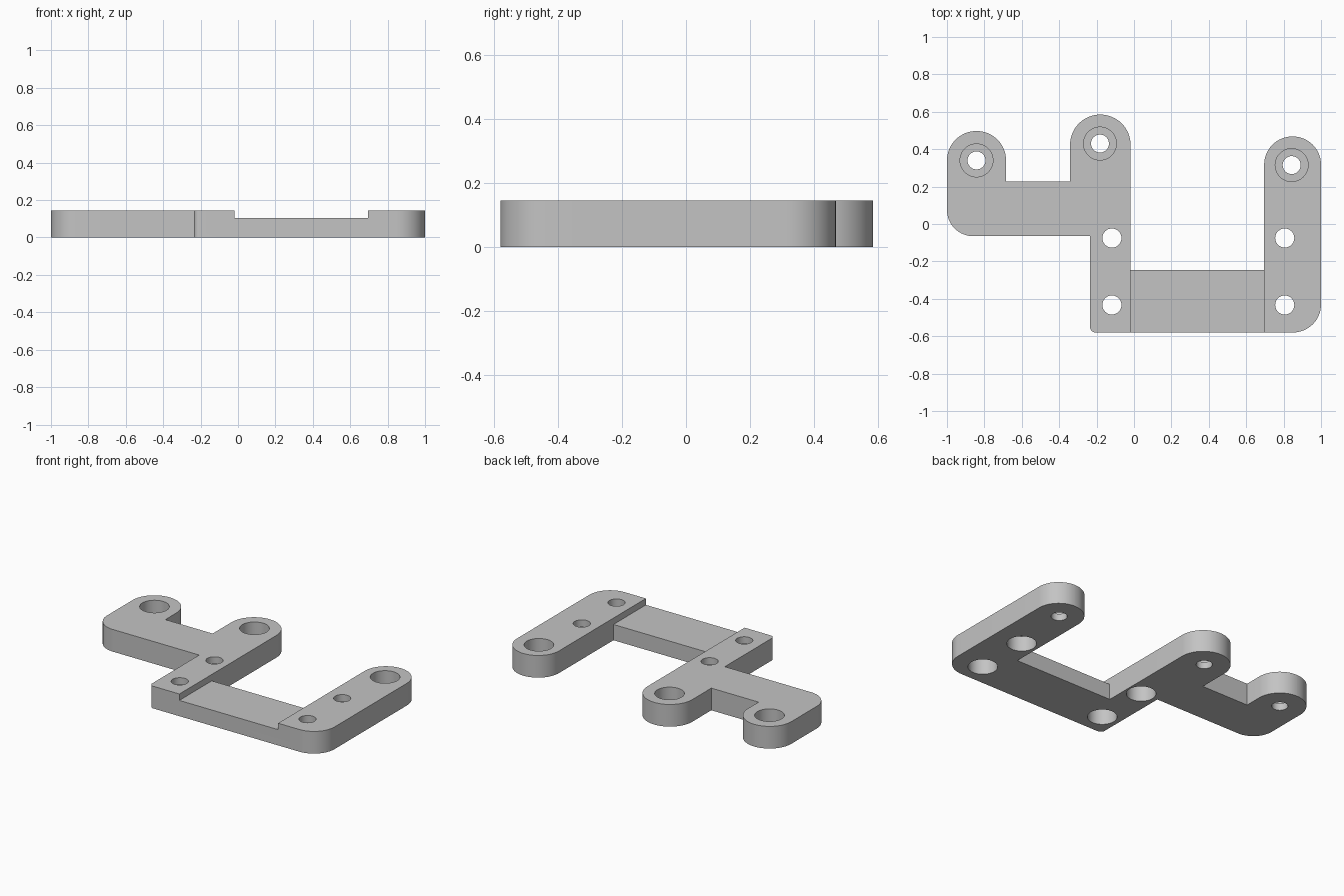
import bpy, bmesh, math
from mathutils import Vector

cube = bpy.data.objects.get("Cube")
if cube:
    bpy.data.objects.remove(cube, do_unlink=True)

THICK = 0.145

mat = bpy.data.materials.new("light grey")
mat.use_nodes = True
grey = (0.55, 0.55, 0.55, 1)
mat.diffuse_color = grey
mat.node_tree.nodes["Principled BSDF"].inputs["Base Color"].default_value = grey


def rounded(corners, steps=16):
    """Outline points with each (x, y, radius) right-angle corner filleted."""
    pts = []
    for i, (x, y, r) in enumerate(corners):
        p = Vector((x, y))
        if r == 0:
            pts.append(p)
            continue
        a = (Vector(corners[i - 1][:2]) - p).normalized()
        b = (Vector(corners[(i + 1) % len(corners)][:2]) - p).normalized()
        for k in range(steps + 1):
            t = k / steps * math.pi / 2
            pts.append(p + r * (a * (1 - math.sin(t)) + b * (1 - math.cos(t))))
    return pts


def prism(name, pts, z0, z1):
    bm = bmesh.new()
    face = bm.faces.new([bm.verts.new((p[0], p[1], z0)) for p in pts])
    new = bmesh.ops.extrude_face_region(bm, geom=[face])["geom"]
    bmesh.ops.translate(bm, vec=(0, 0, z1 - z0),
                        verts=[v for v in new if isinstance(v, bmesh.types.BMVert)])
    bmesh.ops.remove_doubles(bm, verts=bm.verts, dist=1e-5)
    bmesh.ops.recalc_face_normals(bm, faces=bm.faces)
    mesh = bpy.data.meshes.new(name)
    bm.to_mesh(mesh)
    bm.free()
    obj = bpy.data.objects.new(name, mesh)
    bpy.context.collection.objects.link(obj)
    mesh.materials.append(mat)
    return obj


def circle(x, y, r, n=48):
    return [(x + r * math.cos(2 * math.pi * k / n),
             y + r * math.sin(2 * math.pi * k / n)) for k in range(n)]


# Plate outline, clockwise from the left lug
outline = [
    (-1, 0.497, 0.157), (-0.684, 0.497, 0.157), (-0.684, 0.227, 0),
    (-0.342, 0.227, 0), (-0.342, 0.585, 0.162), (-0.018, 0.585, 0.162),
    (-0.018, -0.245, 0), (0.696, -0.245, 0), (0.696, 0.468, 0.151),
    (1, 0.468, 0.151), (1, -0.58, 0.15), (-0.235, -0.58, 0.03),
    (-0.235, -0.065, 0), (-1, -0.065, 0.14),
]
bracket = prism("bracket_plate", rounded(outline), 0, THICK)

# Shallow step across the crossbar
cutters = [prism("step_cutter", [(-0.018, -0.7), (0.696, -0.7), (0.696, -0.2), (-0.018, -0.2)],
                 0.103, 0.3)]

# Lug holes, counterbored from above
for x, y in [(-0.842, 0.34), (-0.182, 0.43), (0.843, 0.315)]:
    cutters.append(prism("lug_hole_cutter", circle(x, y, 0.048), -0.1, 0.3))
    cutters.append(prism("lug_bore_cutter", circle(x, y, 0.088), 0.045, 0.3))

# Rail holes, counterbored from below
for x in (-0.118, 0.806):
    for y in (-0.075, -0.433):
        cutters.append(prism("rail_hole_cutter", circle(x, y, 0.051), -0.1, 0.3))
        cutters.append(prism("rail_bore_cutter", circle(x, y, 0.088), -0.1, 0.1))

# Apply the cuts, then remove the cutters
bpy.context.view_layer.objects.active = bracket
for c in cutters:
    mod = bracket.modifiers.new("cut", 'BOOLEAN')
    mod.operation = 'DIFFERENCE'
    mod.solver = 'EXACT'
    mod.object = c
    bpy.ops.object.modifier_apply(modifier=mod.name)
    bpy.data.objects.remove(c, do_unlink=True)

# Smooth rounded walls, sharp rims
bpy.ops.object.select_all(action='DESELECT')
bracket.select_set(True)
bpy.ops.object.shade_smooth_by_angle(angle=math.radians(30))
